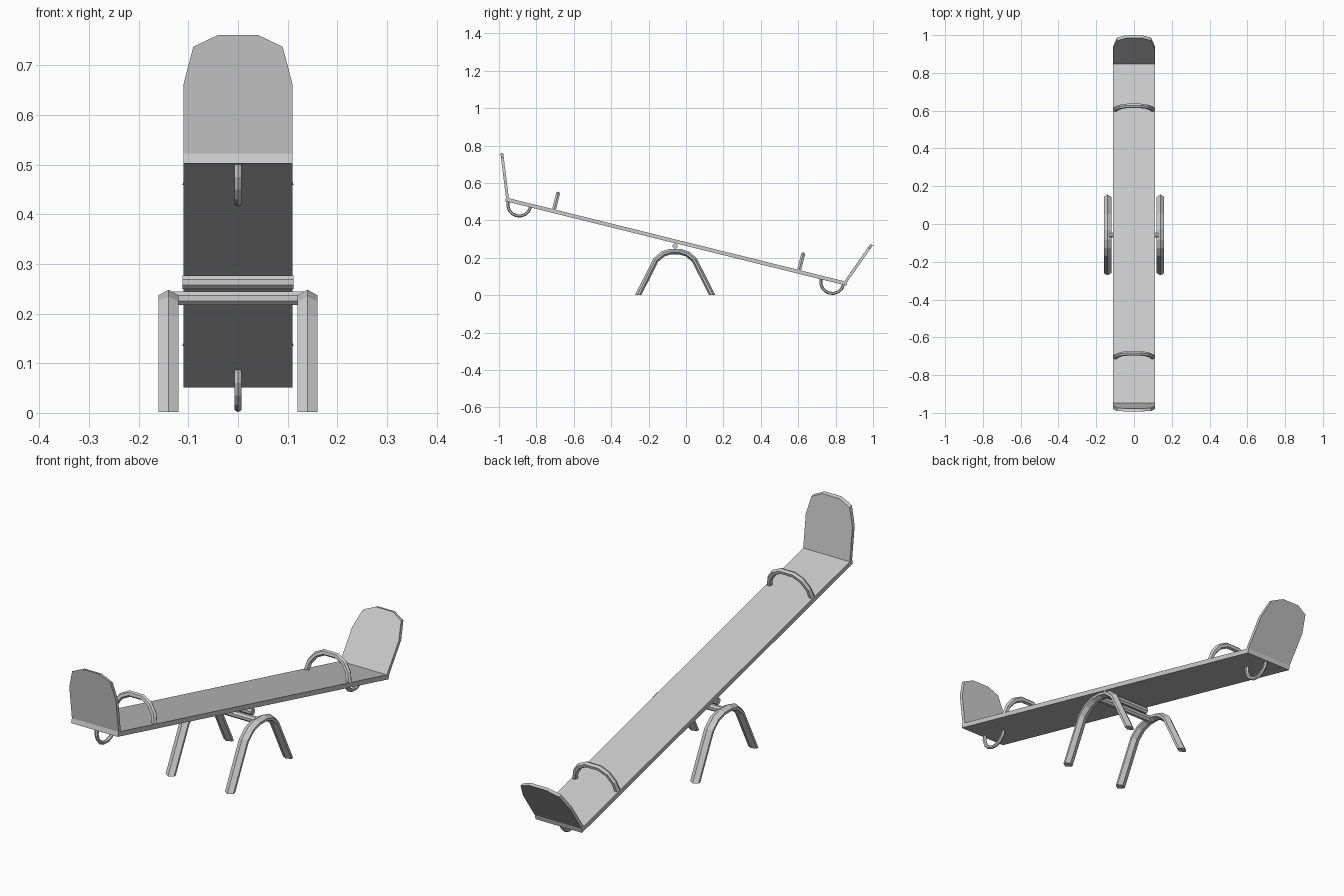
import bpy, bmesh
from math import sin, cos, pi, radians
from mathutils import Matrix, Vector

if "Cube" in bpy.data.objects:
    bpy.data.objects.remove(bpy.data.objects["Cube"])

# Plank frame: tilted about the pivot
TILT = Matrix.Translation((0, -0.055, 0.277)) @ Matrix.Rotation(radians(-13.9), 4, 'X')


def finish(bm, name, matrix=Matrix()):
    bm.transform(matrix)
    bmesh.ops.recalc_face_normals(bm, faces=bm.faces)
    me = bpy.data.meshes.new(name)
    bm.to_mesh(me)
    bm.free()
    ob = bpy.data.objects.new(name, me)
    bpy.context.collection.objects.link(ob)
    return ob


def ngon(r, n, r2=None):
    r2 = r2 or r
    return [(r * cos(2 * pi * (i + .5) / n), r2 * sin(2 * pi * (i + .5) / n)) for i in range(n)]


def sweep(name, path, section, place, matrix=Matrix(), end_normal=None):
    """Sweep a section (side, normal) along a planar path with mitred joints."""
    bm = bmesh.new()
    pts = [Vector(p) for p in path]
    rings = []
    for i, p in enumerate(pts):
        a = (p - pts[i - 1]).normalized() if i else (pts[1] - p).normalized()
        b = (pts[i + 1] - p).normalized() if i < len(pts) - 1 else a
        na, nb = Vector((-a.y, a.x)), Vector((-b.y, b.x))
        n = (na + nb).normalized()
        n /= max(n.dot(na), .5)
        if end_normal and i in (0, len(pts) - 1):
            n = Vector(end_normal) * (1 if n.x * end_normal[0] > 0 else -1)
            n /= abs(n.dot(na))
        rings.append([bm.verts.new(place(p.x + n.x * t, p.y + n.y * t, s)) for s, t in section])
    k = len(section)
    for r0, r1 in zip(rings, rings[1:]):
        for j in range(k):
            bm.faces.new((r0[j], r0[(j + 1) % k], r1[(j + 1) % k], r1[j]))
    bm.faces.new(rings[0])
    bm.faces.new(rings[-1])
    return finish(bm, name, matrix)


def mirrored(half):
    return half + [(-p, q) for p, q in reversed(half)]


# Plank
bm = bmesh.new()
bmesh.ops.create_cube(bm, size=1, matrix=Matrix.Translation((0, 0, .01)) @ Matrix.Diagonal((.22, 1.88, .02, 1)))
finish(bm, "plank", TILT)

back_outline = mirrored([(-.11, 0), (-.11, .14), (-.09, .217), (-.04, .241)])
handle_path = mirrored([(-.1, -.002), (-.09, .035), (-.066, .068), (-.03, .086)])
loop_path = [(.862 - .062 * cos(pi * i / 8), -.062 * sin(pi * i / 8) + .001) for i in range(9)]

for side, end in ((-1, "front"), (1, "rear")):
    # Backrest leaning outwards
    bm = bmesh.new()
    d, n = Vector((0, side * cos(radians(69)), sin(radians(69)))), Vector((0, -side * .016, 0))
    base = Vector((0, side * .94, .02))
    outer = [bm.verts.new(base + d * h + Vector((x, 0, 0))) for x, h in back_outline]
    face = bm.faces.new(outer)
    ext = bmesh.ops.extrude_face_region(bm, geom=[face], use_keep_orig=True)
    bmesh.ops.translate(bm, vec=n, verts=[v for v in ext['geom'] if isinstance(v, bmesh.types.BMVert)])
    finish(bm, end + "_backrest", TILT)
    # Arched hand grip
    sweep(end + "_handle", handle_path, ngon(.012, 6),
          lambda p, q, s: (p, side * .675 + s, q + .02), TILT)
    # Bumper loop under the seat
    sweep(end + "_bumper", loop_path, ngon(.008, 6),
          lambda p, q, s: (s, side * p, q), TILT)

# Arched legs with ridged tube section
leg_path = mirrored([(-.196, .002), (-.102, .188), (-.064, .22), (-.025, .232)])
leg_section = [(0, .016), (.02, .005), (.02, -.005), (0, -.014), (-.02, -.005), (-.02, .005)]
for sx, nm in ((-1, "left_leg"), (1, "right_leg")):
    sweep(nm, leg_path, leg_section, lambda p, q, s: (sx * .14 + s, p - .058, q), end_normal=(-1, 0))

# Cross bar between the legs and the pivot tube on top of it
for nm, half, z, r in (("cross_bar", .135, .231, .0145), ("pivot_tube", .112, .263, .0145)):
    sweep(nm, [(-half, z), (half, z)], ngon(r, 8), lambda p, q, s: (p, -.058 + s, q))
